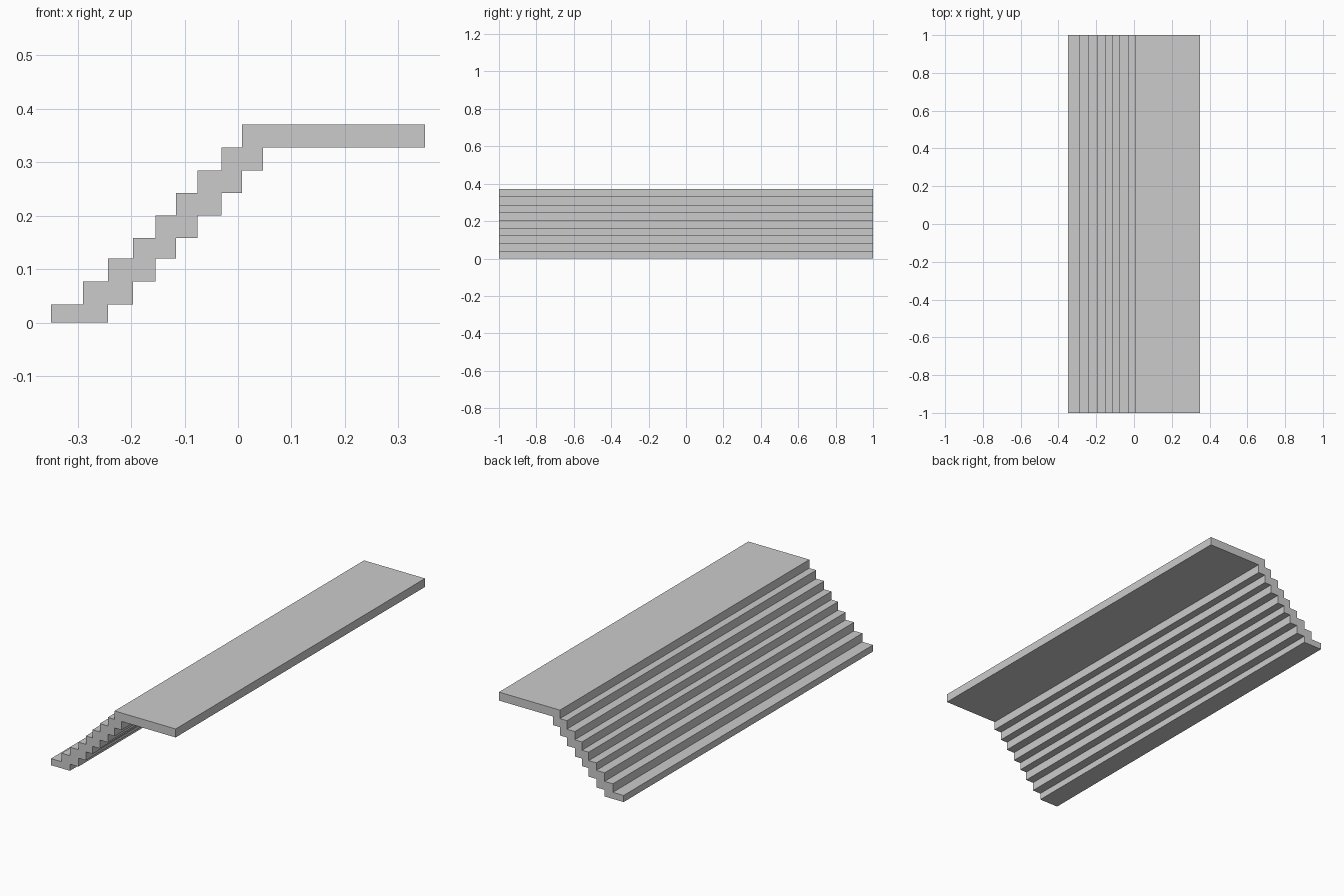
import bpy, bmesh
from mathutils import Vector

if "Cube" in bpy.data.objects:
    bpy.data.objects.remove(bpy.data.objects["Cube"])

# Riser positions (x) and tread levels (z) of the stair
xs = [-0.35, -0.29, -0.2435, -0.1966, -0.154, -0.116, -0.0757, -0.031, 0.0075, 0.047]
zs = [0, 0.0335, 0.0767, 0.12, 0.158, 0.2008, 0.2425, 0.2845, 0.328, 0.371]
END_X, HALF_W = 0.35, 1.0

# Upper outline: risers and treads up to the landing
upper = []
for i in range(9):
    upper += [(xs[i], zs[i]), (xs[i], zs[i + 1])]
upper.append((END_X, zs[9]))

# Underside outline: each step reaches back under the next one
lower = [(END_X, zs[8])]
for i in range(7, -1, -1):
    lower += [(xs[i + 2], zs[i + 1]), (xs[i + 2], zs[i])]


def extrude_profile(name, profile, half_width):
    bm = bmesh.new()
    face = bm.faces.new([bm.verts.new((x, -half_width, z)) for x, z in profile])
    out = bmesh.ops.extrude_face_region(bm, geom=[face], use_keep_orig=True)
    moved = [v for v in out["geom"] if isinstance(v, bmesh.types.BMVert)]
    bmesh.ops.translate(bm, verts=moved, vec=Vector((0, 2 * half_width, 0)))
    bmesh.ops.recalc_face_normals(bm, faces=bm.faces[:])
    mesh = bpy.data.meshes.new(name)
    bm.to_mesh(mesh)
    bm.free()
    obj = bpy.data.objects.new(name, mesh)
    bpy.context.collection.objects.link(obj)
    return obj


# Folded staircase with its landing slab
extrude_profile("stairs_with_landing", upper + lower, HALF_W)
